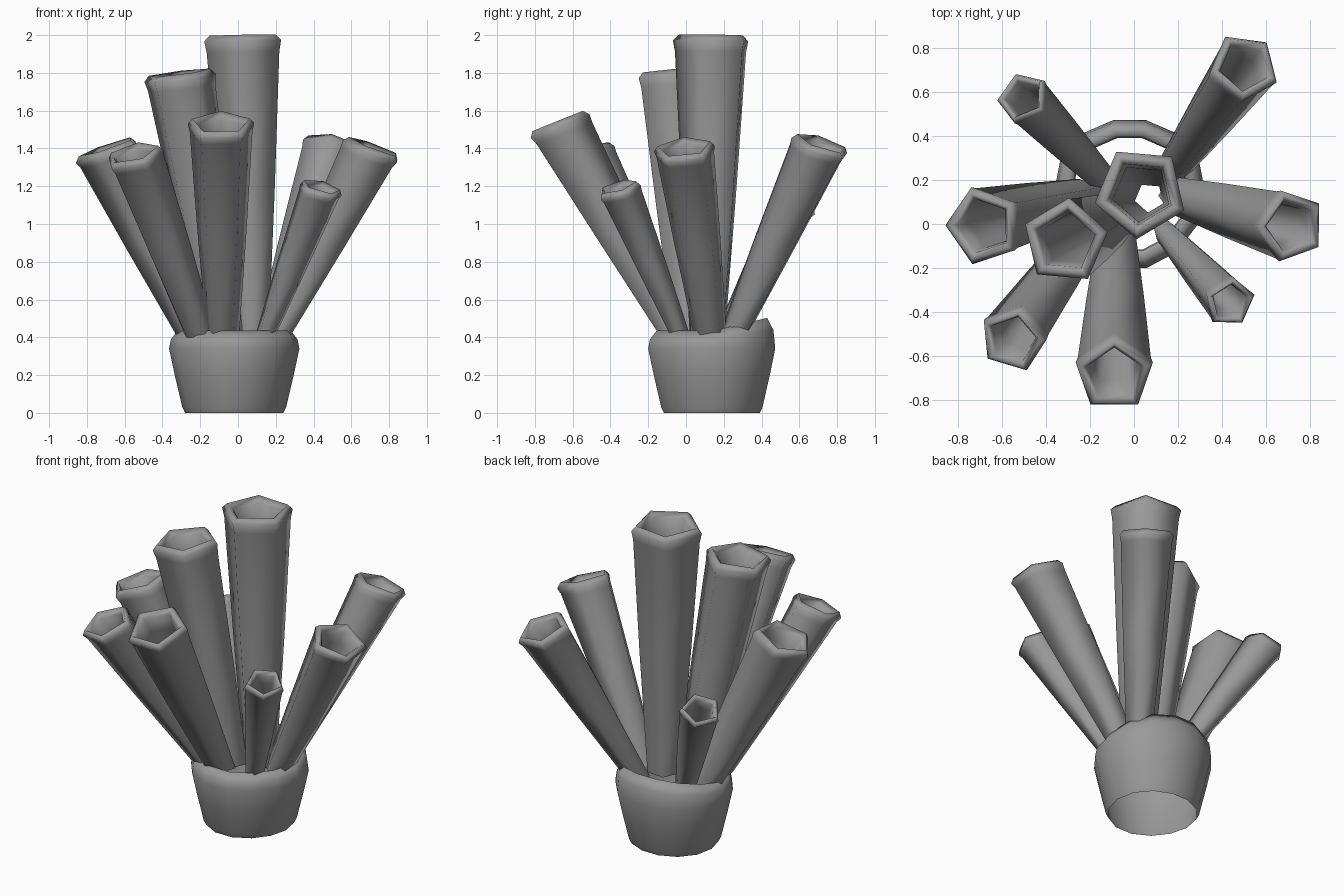
import bpy, bmesh, math
from mathutils import Vector

cube = bpy.data.objects.get("Cube")
if cube:
    bpy.data.objects.remove(cube, do_unlink=True)

grey = bpy.data.materials.new("stone_grey")
grey.use_nodes = True
colour = (0.32, 0.32, 0.32, 1)
grey.diffuse_color = colour
grey.node_tree.nodes["Principled BSDF"].inputs["Base Color"].default_value = colour


def loft(name, rings):
    """Skin a list of closed point rings with quads, left open at both ends."""
    bm = bmesh.new()
    loops = [[bm.verts.new(p) for p in ring] for ring in rings]
    n = len(loops[0])
    for a, b in zip(loops, loops[1:]):
        for i in range(n):
            j = (i + 1) % n
            bm.faces.new((a[i], a[j], b[j], b[i])).smooth = True
    mesh = bpy.data.meshes.new(name)
    bm.to_mesh(mesh)
    bm.free()
    mesh.materials.append(grey)
    obj = bpy.data.objects.new(name, mesh)
    bpy.context.collection.objects.link(obj)
    return obj


def tube(name, foot, foot_r, top, top_r, phase):
    """Five-sided flaring tube with a rolled lip and a hollow inside."""
    foot, top = Vector(foot), Vector(top)
    axis = (top - foot).normalized()
    up = Vector((0, 0, 1))
    rim_normal = up.lerp(axis, 0.75).normalized()
    # position along the tube, radius share, lift above the rim plane
    outer = [(0, 1, 0), (0.5, 1, 0), (0.95, 0.97, 0), (1, 1, -0.02)]
    lip = [(1, 0.86, 0.01), (1, 0.7, -0.02)]
    inner = [(0.9, 0.66, 0), (0, 0.68, 0)]
    rings = []
    for t, share, lift in outer + lip + inner:
        normal = up.lerp(rim_normal, t).normalized()
        turn = up.rotation_difference(normal)
        r = (foot_r + (top_r - foot_r) * t) * share
        centre = foot.lerp(top, t) + normal * lift
        ring = []
        for i in range(5):
            a = math.radians(phase) + i * math.tau / 5
            ring.append(centre + turn @ Vector((r * math.cos(a), r * math.sin(a), 0)))
        rings.append(ring)
    return loft(name, rings)


# Tubes: foot centre, foot radius, mouth centre, mouth radius, corner direction
tube("tall_tube", (0.07, 0.12, 0.4), 0.1, (0.03, 0.145, 1.99), 0.215, -95)
tube("second_tube", (-0.08, 0.03, 0.4), 0.11, (-0.315, -0.08, 1.79), 0.2, 85)
tube("front_tube", (-0.08, -0.06, 0.4), 0.09, (-0.09, -0.69, 1.53), 0.185, 90)
tube("right_tube", (-0.22, 0.11, 0.4), 0.1, (-0.69, -0.01, 1.4), 0.185, 180)
tube("front_right_tube", (-0.2, -0.03, 0.4), 0.09, (-0.555, -0.53, 1.37), 0.16, 75)
tube("front_left_tube", (0.14, -0.03, 0.4), 0.055, (0.44, -0.36, 1.19), 0.12, 14)
tube("left_tube", (0.2, 0.13, 0.4), 0.09, (0.72, -0.01, 1.4), 0.17, 180)
tube("back_left_tube", (0.17, 0.25, 0.4), 0.08, (0.505, 0.72, 1.42), 0.165, 120)
tube("back_right_tube", (-0.15, 0.21, 0.4), 0.065, (-0.51, 0.58, 1.12), 0.125, 110)

# Open base shell: radius, height, how much the rim rises towards the back
profile = [(0.26, 0, 0), (0.275, 0.03, 0), (0.315, 0.2, 0), (0.345, 0.34, 0),
           (0.335, 0.39, 0.05), (0.3, 0.435, 0.07), (0.265, 0.41, 0.06)]
SIDES = 14
base_rings = []
for r, z, rise in profile:
    ring = []
    for i in range(SIDES):
        a = i * math.tau / SIDES
        back = max(0, math.sin(a))
        wobble = 1 + 0.015 * math.sin(3 * a)
        ring.append((-0.02 + r * wobble * math.cos(a),
                     0.14 + r * wobble * math.sin(a),
                     z + rise * back))
    base_rings.append(ring)
loft("base", base_rings)
